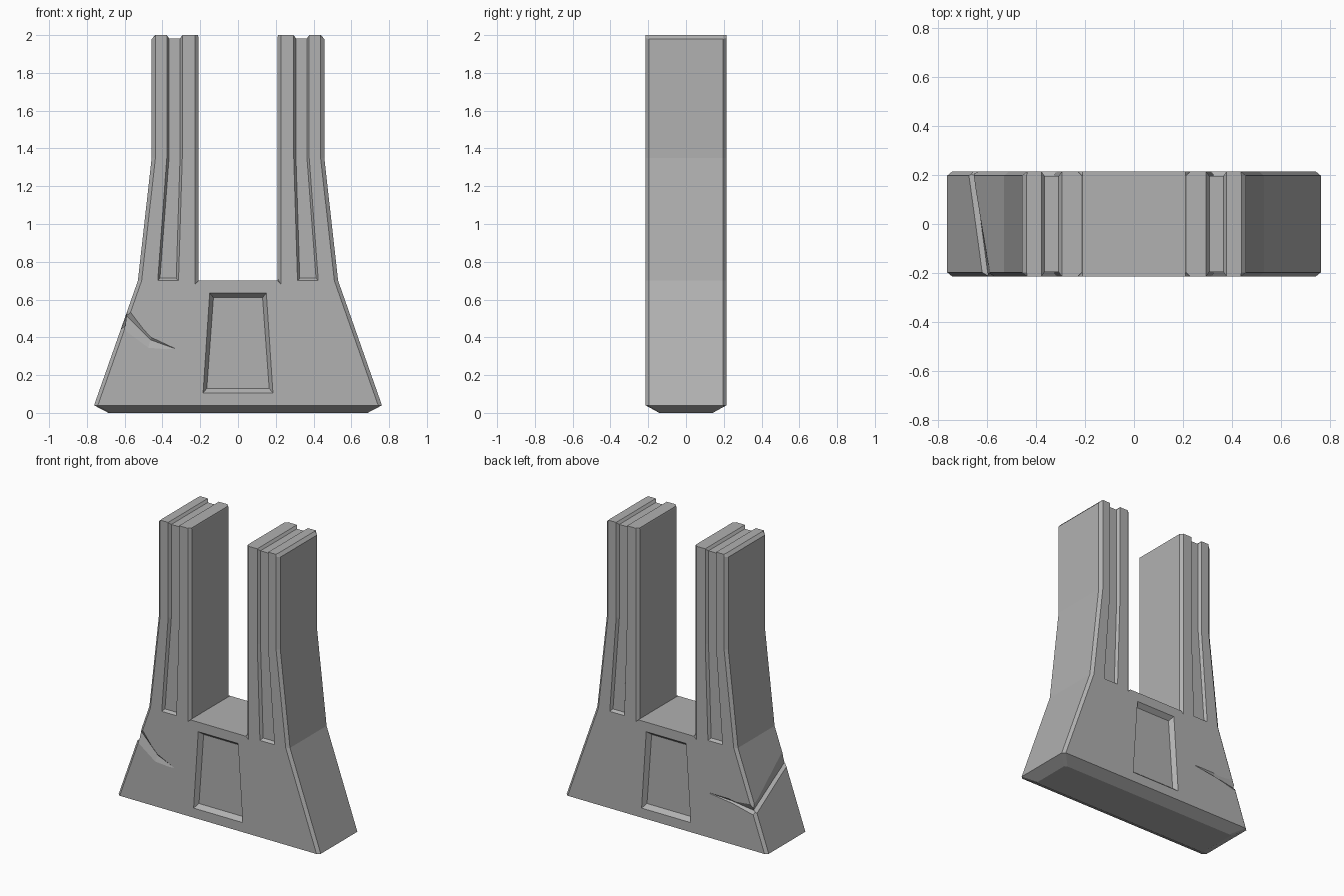
import bpy, bmesh
from mathutils import Vector

if "Cube" in bpy.data.objects:
    bpy.data.objects.remove(bpy.data.objects["Cube"])


def loft(name, rings, foot=False):
    """Closed mesh through matching rings of points."""
    bm = bmesh.new()
    rows = [[bm.verts.new(p) for p in r] for r in rings]
    n = len(rows[0])
    for a, b in zip(rows, rows[1:]):
        for i in range(n):
            j = (i + 1) % n
            bm.faces.new((a[i], a[j], b[j], b[i]))
    bm.faces.new(rows[0])
    bm.faces.new(rows[-1])
    bmesh.ops.recalc_face_normals(bm, faces=bm.faces)
    if foot:
        # Tapered sole pulled down from the underside
        under = [f for f in bm.faces if all(abs(v.co.z - 0.04) < 1e-5 for v in f.verts)]
        face = bmesh.ops.dissolve_faces(bm, faces=under)["region"]
        ext = bmesh.ops.extrude_face_region(bm, geom=face)["geom"]
        bmesh.ops.delete(bm, geom=[f for f in face if f.is_valid], context='FACES_ONLY')
        for v in ext:
            if isinstance(v, bmesh.types.BMVert):
                v.co = (v.co.x * 0.9, v.co.y * 0.66, 0)
        bmesh.ops.recalc_face_normals(bm, faces=bm.faces)
    me = bpy.data.meshes.new(name)
    bm.to_mesh(me)
    bm.free()
    ob = bpy.data.objects.new(name, me)
    bpy.context.collection.objects.link(ob)
    return ob


def outline(half, y):
    return [(x, y, z) for x, z in half] + [(-x, y, z) for x, z in reversed(half)]


# Forked body with chamfered front and back edges
full = [(0.762, 0.04), (0.53, 0.70), (0.457, 1.35), (0.457, 1.98), (0.438, 2.0),
        (0.212, 2.0), (0.21, 1.99), (0.21, 0.71), (0.21, 0.70)]
inset = [(0.742, 0.04), (0.51, 0.70), (0.437, 1.35), (0.437, 1.985), (0.436, 2.0),
         (0.229, 2.0), (0.228, 1.99), (0.228, 0.68), (0.21, 0.70)]
body = loft("forked_base", [outline(inset, -0.214), outline(full, -0.197),
                            outline(full, 0.197), outline(inset, 0.214)], foot=True)
grey = bpy.data.materials.new("dark_grey")
grey.diffuse_color = (0.44, 0.44, 0.44, 1)
grey.use_nodes = True
grey.node_tree.nodes["Principled BSDF"].inputs["Base Color"].default_value = grey.diffuse_color
body.data.materials.append(grey)
cutters = []
FACE = 0.214

for s in (-1, 1):
    # Sunken tapered panel on front and back
    rings = []
    for t, y in ((-0.5, FACE + 0.015), (1, FACE - 0.03)):
        g = 0.025 * t
        rings.append([(x, s * y, z) for x, z in
                      ((-0.15 + g * 0.8, 0.635 - g), (0.15 - g * 0.8, 0.635 - g),
                       (0.185 - g * 0.8, 0.105 + g), (-0.185 + g * 0.8, 0.105 + g))])
    cutters.append(loft("panel_cutter", rings))

    # Bent grooves running up each prong
    for m in (-1, 1):
        rings = []
        for z, a, b in ((0.70, 0.315, 0.425), (1.35, 0.295, 0.377), (2.1, 0.295, 0.377)):
            dz = 0.013 if z < 1 else 0
            rings.append([(m * (a - 0.012), s * (FACE + 0.018), z - dz),
                          (m * (b + 0.012), s * (FACE + 0.018), z - dz),
                          (m * (b - 0.012), s * (FACE - 0.018), z + dz),
                          (m * (a + 0.012), s * (FACE - 0.018), z + dz)])
        cutters.append(loft("groove_cutter", rings))

# Shallow notch across each prong top
for m in (-1, 1):
    cutters.append(loft("top_notch_cutter", [
        [(m * x, y, z) for x, z in ((0.28, 2.02), (0.392, 2.02), (0.365, 1.983), (0.307, 1.983))]
        for y in (-0.3, 0.3)]))


def wedge(up, low, valley):
    """V section, widened past the surface."""
    u, l, v = Vector(up), Vector(low), Vector(valley)
    return [v + (u - v) * 1.4, v + (l - v) * 1.4, v]


# Crack over the left side
sec_f = ((-0.583, 0.55), (-0.618, 0.45), (-0.594, 0.464))
sec_b = ((-0.653, 0.35), (-0.676, 0.285), (-0.652, 0.304))
rings = []
for t in (-0.2, 1.2):
    pts = [Vector(a).lerp(Vector(b), t) for a, b in zip(sec_f, sec_b)]
    y = -FACE + 2 * FACE * t
    rings.append(wedge(*[(p.x, y, p.y) for p in pts]))
cutters.append(loft("side_crack_cutter", rings))

# Crack running to a point on front and back
paths = {-1: [((-0.62, 0.60), (-0.66, 0.49), (-0.635, 0.56)),
              ((-0.46, 0.40), (-0.475, 0.345), (-0.464, 0.387)),
              ((-0.335, 0.342), (-0.335, 0.338), (-0.335, 0.3405))],
         1: [((-0.70, 0.355), (-0.71, 0.275), (-0.70, 0.30)),
             ((-0.48, 0.345), (-0.50, 0.32), (-0.49, 0.33)),
             ((-0.33, 0.346), (-0.33, 0.342), (-0.33, 0.344))]}
for s, path in paths.items():
    rings = []
    for (u, l, v), d in zip(path, (0.016, 0.012, 0.002)):
        rings.append(wedge((u[0], s * FACE, u[1]), (l[0], s * FACE, l[1]),
                           (v[0], s * (FACE - d), v[1])))
    cutters.append(loft("face_crack_cutter", rings))

# Cut everything and clear the helpers away
bpy.context.view_layer.objects.active = body
for c in cutters:
    c.hide_render = True
    mod = body.modifiers.new("cut", 'BOOLEAN')
    mod.operation = 'DIFFERENCE'
    mod.solver = 'EXACT'
    mod.object = c
    bpy.ops.object.modifier_apply(modifier=mod.name)
for c in cutters:
    bpy.data.objects.remove(c)
